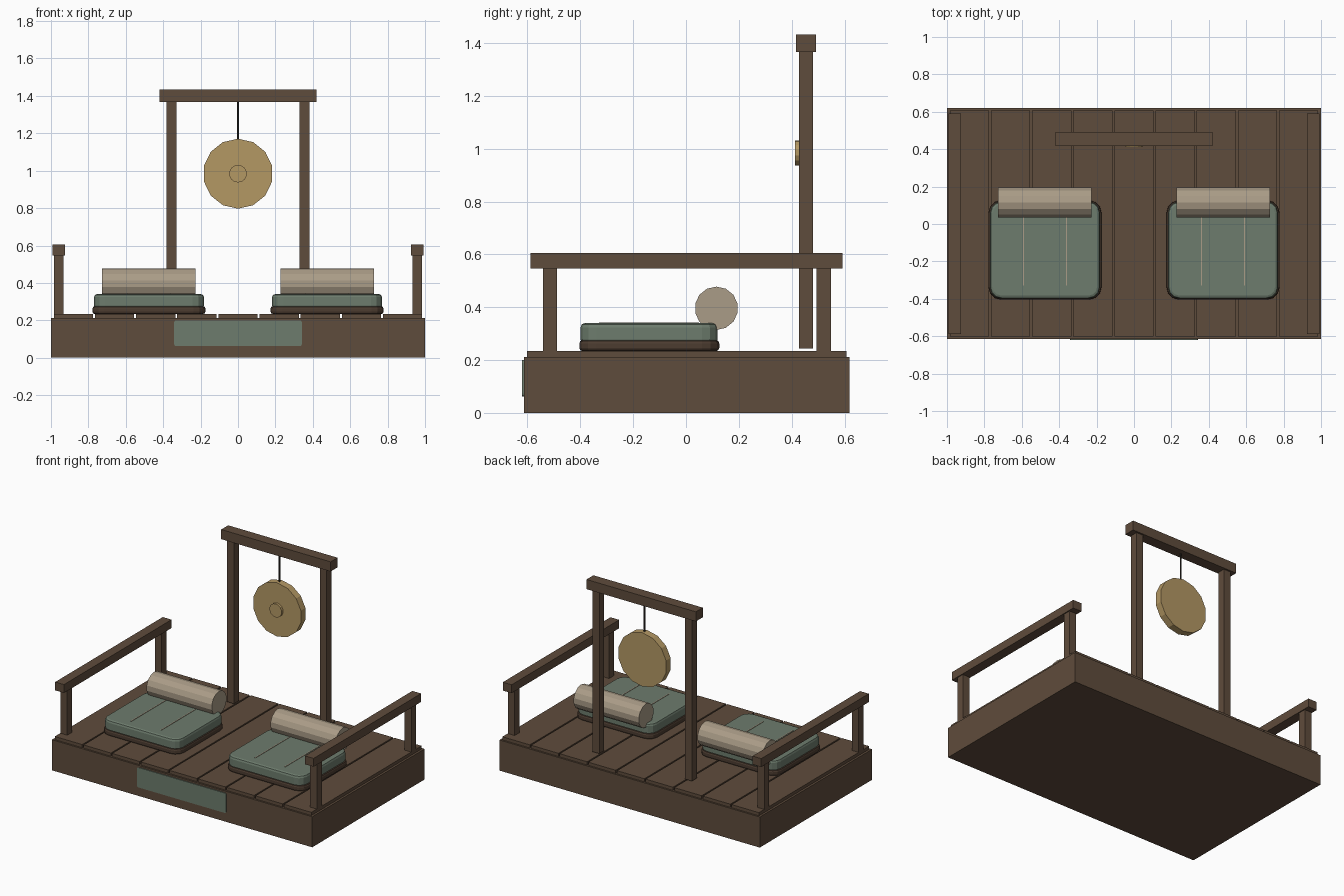
import bpy, bmesh, math
from mathutils import Matrix, Vector

if "Cube" in bpy.data.objects:
    bpy.data.objects.remove(bpy.data.objects["Cube"])


def mat(name, rgb):
    m = bpy.data.materials.new(name)
    lin = [(c / 255 / 12.92) if c < 11 else ((c / 255 + 0.055) / 1.055) ** 2.4 for c in rgb]
    m.diffuse_color = (*lin, 1)
    m.use_nodes = True
    m.node_tree.nodes["Principled BSDF"].inputs["Base Color"].default_value = m.diffuse_color
    return m


wood = mat("brown wood", (95, 76, 60))
dark_wood = mat("dark tray wood", (76, 60, 48))
green = mat("sage green", (109, 124, 109))
linen = mat("linen tan", (170, 156, 135))
brass = mat("aged brass", (180, 152, 100))
cord = mat("dark cord", (48, 43, 38))


def finish(name, bm, material):
    bmesh.ops.recalc_face_normals(bm, faces=bm.faces)
    me = bpy.data.meshes.new(name)
    bm.to_mesh(me)
    bm.free()
    me.materials.append(material)
    ob = bpy.data.objects.new(name, me)
    bpy.context.collection.objects.link(ob)
    return ob


def box(name, x, y, z, material, corner=0, axis=2, edge=0, segs=2):
    """Box from min/max pairs; corner rounds the edges along axis, edge rounds the rims."""
    bm = bmesh.new()
    bmesh.ops.create_cube(bm, size=1)
    for v in bm.verts:
        v.co = Vector([(r[0] + r[1]) / 2 + c * (r[1] - r[0]) for r, c in zip((x, y, z), v.co)])
    if corner:
        es = [e for e in bm.edges
              if abs((e.verts[0].co - e.verts[1].co).normalized()[axis]) > 0.9]
        bmesh.ops.bevel(bm, geom=es, offset=corner, segments=3, profile=0.5, affect='EDGES')
    if edge:
        bm.normal_update()
        caps = [f for f in bm.faces if abs(f.normal[axis]) > 0.9]
        es = list({e for f in caps for e in f.edges})
        bmesh.ops.bevel(bm, geom=es, offset=edge, segments=segs, profile=0.5, affect='EDGES')
    return finish(name, bm, material)


def cylinder(name, centre, radius, length, axis, sides, material):
    """Cylinder along axis with a vertex pointing straight up (or to +y if upright)."""
    bm = bmesh.new()
    bmesh.ops.create_cone(bm, cap_ends=True, segments=sides, radius1=radius,
                          radius2=radius, depth=length)
    # turn so that a vertex lies on local +y
    v = max(bm.verts, key=lambda p: p.co.y).co
    bm.transform(Matrix.Rotation(math.pi / 2 - math.atan2(v.y, v.x), 4, 'Z'))
    if axis == 'X':      # local z -> x, y -> z, x -> y
        bm.transform(Matrix(((0, 0, 1, 0), (1, 0, 0, 0), (0, 1, 0, 0), (0, 0, 0, 1))))
    elif axis == 'Y':    # local y -> z
        bm.transform(Matrix.Rotation(math.pi / 2, 4, 'X'))
    bm.transform(Matrix.Translation(centre))
    return finish(name, bm, material)


# platform and deck planks
box("platform", (-1, 1), (-0.614, 0.619), (0, 0.212), wood)
for i in range(9):
    cx = (i - 4) * 0.22
    box(f"deck_plank_{i + 1}", (cx - 0.105, cx + 0.105), (-0.602, 0.607), (0.21, 0.234), wood)

# blank plaque on the front
box("front_plaque", (-0.342, 0.342), (-0.62, -0.612), (0.062, 0.2), green, corner=0.012, axis=1)

for s, side in ((-1, "left"), (1, "right")):
    # side railing
    def xr(a, b):
        return tuple(sorted((s * a, s * b)))

    box(f"{side}_handrail", xr(0.925, 0.992), (-0.588, 0.592), (0.547, 0.605), wood)
    for y, end in ((-0.515, "front"), (0.521, "back")):
        box(f"{side}_{end}_rail_post", xr(0.932, 0.985), (y - 0.027, y + 0.027),
            (0.23, 0.55), wood)

    # gong stand upright
    box(f"{side}_gong_post", xr(0.33, 0.382), (0.427, 0.48), (0.243, 1.37), wood)

    # seat: tray, cushion, seams, bolster
    cx = s * 0.476
    box(f"{side}_seat_tray", (cx - 0.302, cx + 0.302), (-0.404, 0.126), (0.234, 0.275),
        dark_wood, corner=0.065, edge=0.012)
    box(f"{side}_cushion", (cx - 0.294, cx + 0.294), (-0.399, 0.12), (0.262, 0.34),
        green, corner=0.06, edge=0.016)
    for k in (-1, 1):
        sx = cx + k * 0.115
        box(f"{side}_cushion_seam_{'a' if k < 0 else 'b'}", (sx - 0.003, sx + 0.003),
            (-0.33, 0.05), (0.336, 0.343), linen)
    cylinder(f"{side}_bolster", (cx, 0.115, 0.396), 0.082, 0.5, 'X', 14, linen)

# gong and its beam
box("gong_beam", (-0.42, 0.42), (0.416, 0.492), (1.366, 1.433), wood)
cylinder("gong_cord", (0, 0.454, 1.265), 0.006, 0.21, 'Z', 8, cord)
cylinder("gong", (0, 0.454, 0.984), 0.187, 0.05, 'Y', 14, brass)
cylinder("gong_boss", (0, 0.424, 0.984), 0.047, 0.024, 'Y', 14, brass)
